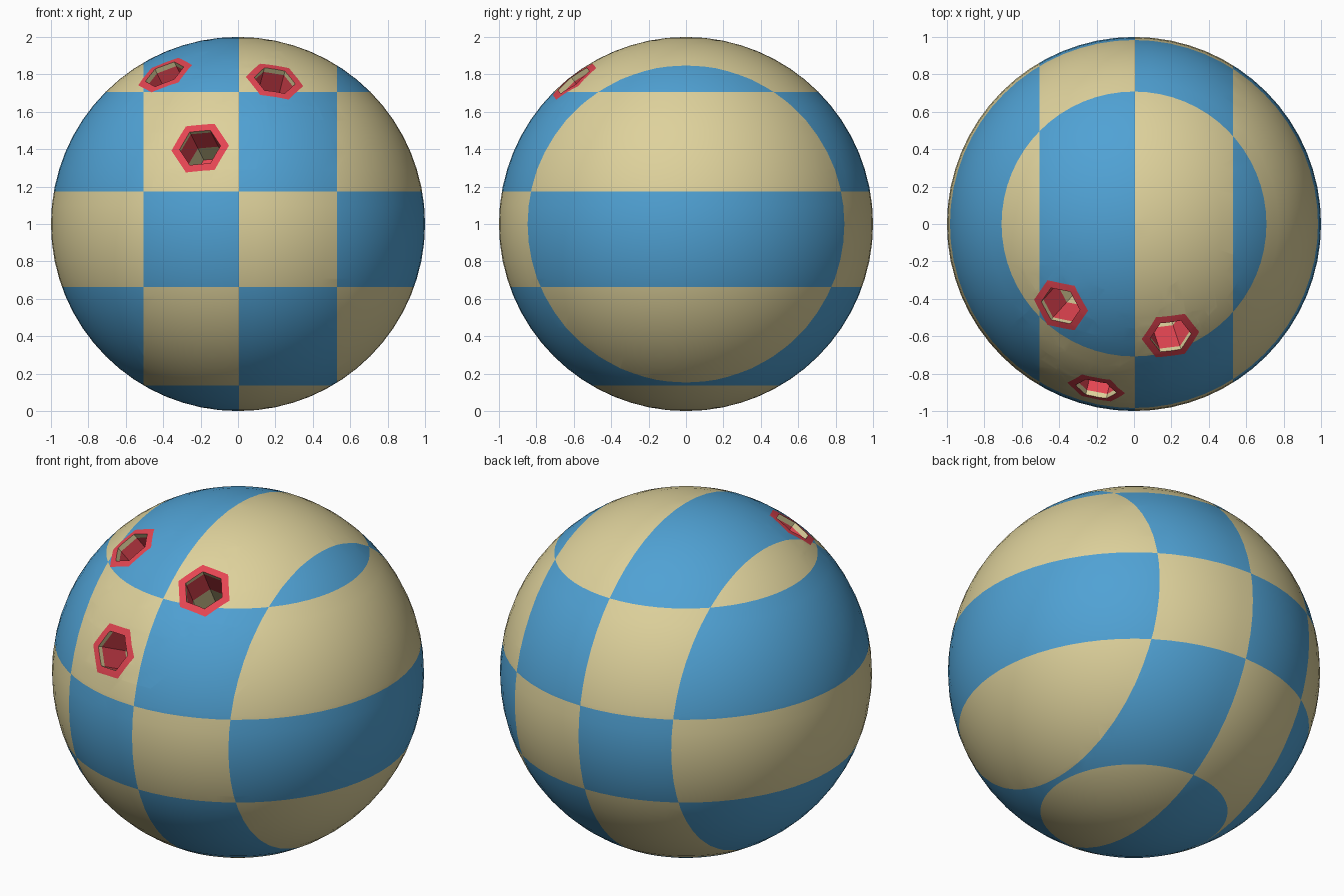
import bpy, bmesh, math
from mathutils import Vector

if "Cube" in bpy.data.objects:
    bpy.data.objects.remove(bpy.data.objects["Cube"])

CENTRE = Vector((0, 0, 1))
X_CUTS = (-0.506, 0.005, 0.53)
Z_CUTS = (0.137, 0.664, 1.175, 1.706)
HOLES = ((-0.395, -0.44, 0.806), (0.197, -0.603, 0.77), (-0.204, -0.886, 0.41))
INNER, OUTER = 0.112, 0.157          # hexagon corner radii
BLUE, TAN, RED = 0, 1, 2


def material(name, colour):
    m = bpy.data.materials.new(name)
    m.diffuse_color = (*colour, 1)
    m.use_nodes = True
    m.node_tree.nodes["Principled BSDF"].inputs["Base Color"].default_value = m.diffuse_color
    return m


def cut(bm, faces, point, normal):
    geom = set(faces)
    for f in faces:
        geom.update(f.edges)
        geom.update(f.verts)
    bmesh.ops.bisect_plane(bm, geom=list(geom), dist=1e-5, plane_co=point, plane_no=normal)


bm = bmesh.new()
bmesh.ops.create_uvsphere(bm, u_segments=64, v_segments=32, radius=1)
bmesh.ops.translate(bm, verts=bm.verts, vec=CENTRE)

# Checker pattern, projected from the front
for x in X_CUTS:
    cut(bm, bm.faces[:], (x, 0, 0), (1, 0, 0))
for z in Z_CUTS:
    cut(bm, bm.faces[:], (0, 0, z), (0, 0, 1))
for f in bm.faces:
    c = f.calc_center_median()
    column = sum(c.x > x for x in X_CUTS)
    row = sum(c.z > z for z in Z_CUTS)
    f.material_index = TAN if (column + row) % 2 == 0 else BLUE

# Hexagonal finger holes with red rims and banded walls
for h in HOLES:
    axis = Vector(h).normalized()
    u = (Vector((1, 0, 0)) - axis * axis.x).normalized()
    v = axis.cross(u)
    sides = [u * math.cos(a) + v * math.sin(a)
             for a in (math.radians(30 + 60 * k) for k in range(6))]

    def local_faces(limit):
        return [f for f in bm.faces
                if (f.calc_center_median() - CENTRE).dot(axis) > 0.93
                and max((f.calc_center_median() - CENTRE).dot(s) for s in sides) < limit]

    for radius in (OUTER, INNER):
        apothem = radius * math.cos(math.pi / 6)
        for s in sides:
            cut(bm, local_faces(0.3 if radius == OUTER else apothem + 0.06),
                CENTRE + s * apothem, s)
    for f in local_faces(OUTER * math.cos(math.pi / 6)):
        f.material_index = RED
    bmesh.ops.delete(bm, geom=local_faces(INNER * math.cos(math.pi / 6)), context='FACES')

    edges = [e for e in bm.edges if e.is_boundary]
    for level, colour in ((0.965, TAN), (0.78, RED), (0.63, TAN)):
        geom = bmesh.ops.extrude_edge_only(bm, edges=edges)["geom"]
        for g in geom:
            if isinstance(g, bmesh.types.BMVert):
                g.co -= axis * ((g.co - CENTRE).dot(axis) - level)
            elif isinstance(g, bmesh.types.BMFace):
                g.material_index = colour
        edges = [g for g in geom if isinstance(g, bmesh.types.BMEdge) and g.is_boundary]
    for f in bmesh.ops.edgeloop_fill(bm, edges=edges)["faces"]:
        f.material_index = RED

bmesh.ops.recalc_face_normals(bm, faces=bm.faces[:])
mesh = bpy.data.meshes.new("ball")
bm.to_mesh(mesh)
bm.free()
for m in (material("sky blue", (0.08, 0.36, 0.66)),
          material("pale tan", (0.73, 0.64, 0.33)),
          material("rim red", (0.78, 0.06, 0.085))):
    mesh.materials.append(m)

ball = bpy.data.objects.new("ball", mesh)
bpy.context.collection.objects.link(ball)
bpy.context.view_layer.objects.active = ball
ball.select_set(True)
bpy.ops.object.shade_smooth_by_angle(angle=math.radians(30))
